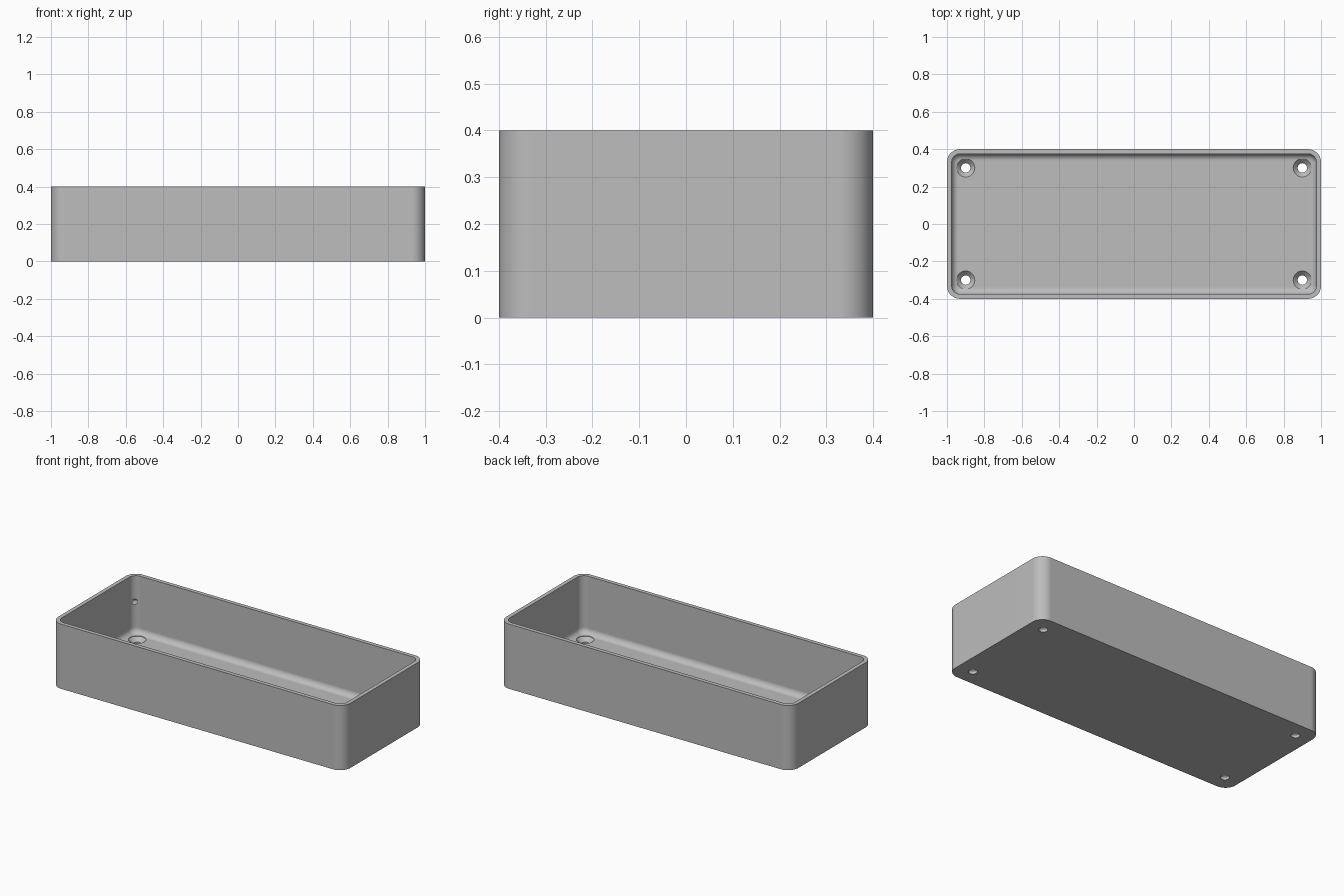
import bpy
import bmesh
from math import sin, cos, pi
from mathutils import Matrix

old = bpy.data.objects.get("Cube")
if old:
    bpy.data.objects.remove(old, do_unlink=True)

HALF_X, HALF_Y, HEIGHT = 1.0, 0.4, 0.4
CORNER, WALL, FLOOR, FILLET = 0.07, 0.025, 0.045, 0.035
ARC, STEPS = 10, 8

grey = bpy.data.materials.new("plain_grey")
grey.use_nodes = True
colour = (0.51, 0.51, 0.51, 1)
grey.diffuse_color = colour
grey.node_tree.nodes["Principled BSDF"].inputs["Base Color"].default_value = colour


def make_object(name, bm):
    bmesh.ops.recalc_face_normals(bm, faces=bm.faces)
    mesh = bpy.data.meshes.new(name)
    bm.to_mesh(mesh)
    bm.free()
    obj = bpy.data.objects.new(name, mesh)
    obj.data.materials.append(grey)
    bpy.context.collection.objects.link(obj)
    return obj


def rounded_loop(bm, inset, z):
    """Rounded rectangle, inset from the outer wall."""
    r = CORNER - inset
    verts = []
    for quarter, (sx, sy) in enumerate([(1, 1), (-1, 1), (-1, -1), (1, -1)]):
        for i in range(ARC + 1):
            a = (quarter + i / ARC) * pi / 2
            verts.append(bm.verts.new((sx * (HALF_X - CORNER) + r * cos(a),
                                       sy * (HALF_Y - CORNER) + r * sin(a), z)))
    return verts


def bridge(bm, a, b):
    for i in range(len(a)):
        j = (i + 1) % len(a)
        bm.faces.new((a[i], a[j], b[j], b[i]))


# Tray shell: outer wall, rim, inner wall, floor fillet
profile = [(0, 0), (0, HEIGHT), (WALL, HEIGHT)]
for i in range(STEPS + 1):
    a = i / STEPS * pi / 2
    profile.append((WALL + FILLET * (1 - cos(a)), FLOOR + FILLET * (1 - sin(a))))
bm = bmesh.new()
loops = [rounded_loop(bm, inset, z) for inset, z in profile]
for a, b in zip(loops, loops[1:]):
    bridge(bm, a, b)
bm.faces.new(loops[0])
bm.faces.new(loops[-1])
tray = make_object("tray", bm)

# Countersunk screw holes near the corners
bm = bmesh.new()
hole_profile = [(0.025, -0.05), (0.025, 0.018), (0.049, FLOOR - 0.002), (0.049, FLOOR + 0.06)]
SIDES = 32
for sx in (-1, 1):
    for sy in (-1, 1):
        rings = [[bm.verts.new((sx * 0.9 + r * cos(2 * pi * k / SIDES),
                                sy * 0.3 + r * sin(2 * pi * k / SIDES), z))
                  for k in range(SIDES)] for r, z in hole_profile]
        for a, b in zip(rings, rings[1:]):
            bridge(bm, a, b)
        bm.faces.new(rings[0])
        bm.faces.new(rings[-1])
# Small dimple inside the back corner
bmesh.ops.create_uvsphere(bm, u_segments=16, v_segments=10, radius=0.02,
                          matrix=Matrix.Translation((-0.954, 0.354, 0.24)))
cutter = make_object("hole_cutter", bm)
cutter.hide_render = True

cut = tray.modifiers.new("holes", 'BOOLEAN')
cut.operation = 'DIFFERENCE'
cut.solver = 'EXACT'
cut.object = cutter
bpy.ops.object.select_all(action='DESELECT')
tray.select_set(True)
bpy.context.view_layer.objects.active = tray
bpy.ops.object.modifier_apply(modifier=cut.name)
bpy.data.objects.remove(cutter, do_unlink=True)

# Smooth corners with clean flat walls
bpy.ops.object.shade_smooth_by_angle(angle=pi / 6)
weighted = tray.modifiers.new("flat_walls", 'WEIGHTED_NORMAL')
weighted.keep_sharp = True
